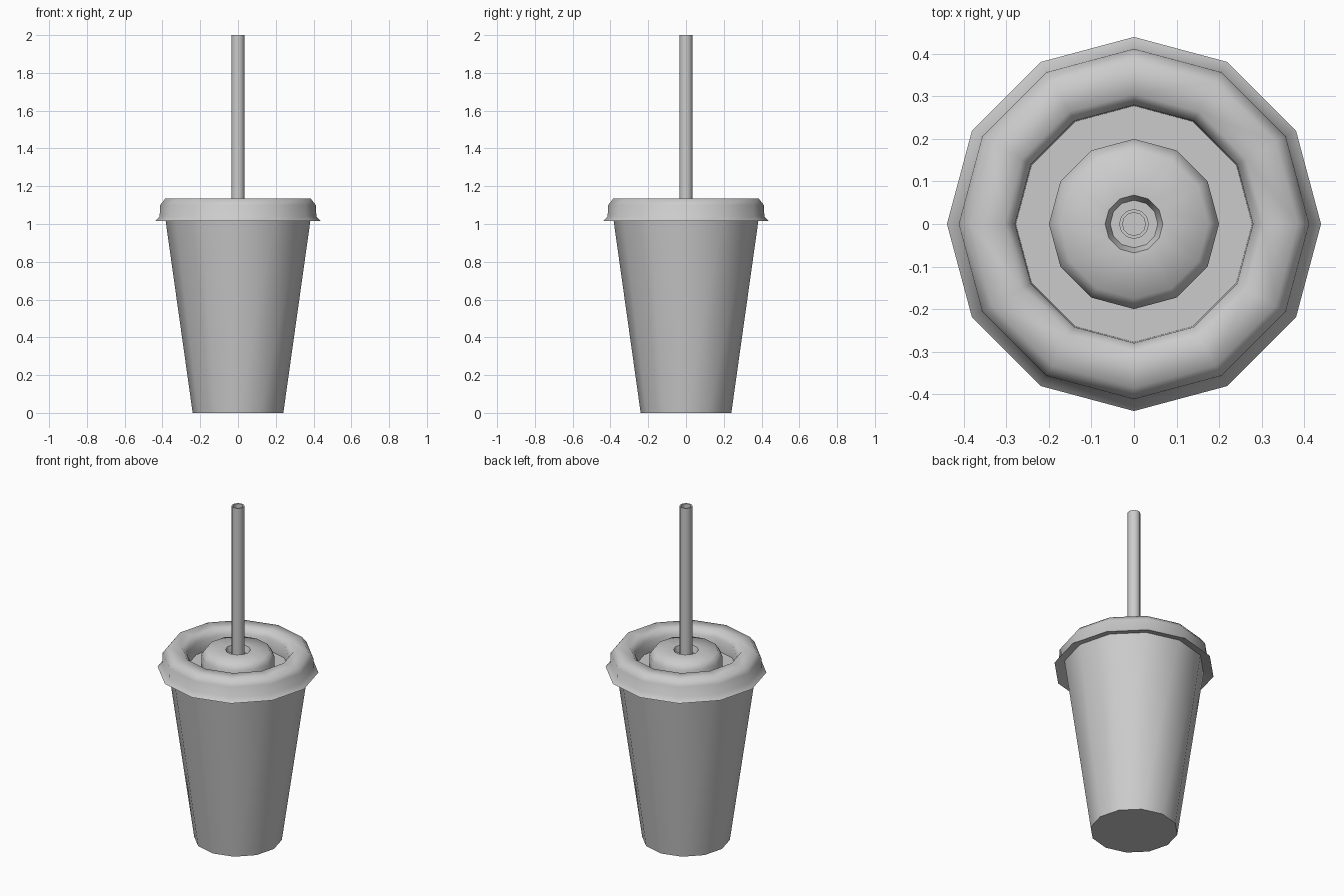
import bpy, bmesh, math

if "Cube" in bpy.data.objects:
    bpy.data.objects.remove(bpy.data.objects["Cube"])

SIDES = 12


def lathe(name, profile, closed=False, sides=SIDES, angle=60):
    """Spin a (radius, z) profile about z; radius 0 makes a pole."""
    bm = bmesh.new()
    rings = []
    for r, z in profile:
        if r == 0:
            rings.append([bm.verts.new((0, 0, z))] * sides)
        else:
            rings.append([bm.verts.new((r * math.cos(2 * math.pi * i / sides),
                                        r * math.sin(2 * math.pi * i / sides), z))
                          for i in range(sides)])
    pairs = list(zip(rings, rings[1:]))
    if closed:
        pairs.append((rings[-1], rings[0]))
    for a, b in pairs:
        for i in range(sides):
            j = (i + 1) % sides
            bm.faces.new(list(dict.fromkeys((a[i], a[j], b[j], b[i]))))
    bmesh.ops.recalc_face_normals(bm, faces=bm.faces)
    mesh = bpy.data.meshes.new(name)
    bm.to_mesh(mesh)
    bm.free()
    ob = bpy.data.objects.new(name, mesh)
    bpy.context.collection.objects.link(ob)
    bpy.ops.object.select_all(action='DESELECT')
    ob.select_set(True)
    bpy.context.view_layer.objects.active = ob
    bpy.ops.object.shade_smooth_by_angle(angle=math.radians(angle))
    return ob


# Tapered paper cup, closed at the base, rim hidden under the lid
lathe("cup", [(0, 0), (0.24, 0), (0.385, 1.03)])

# Lid: flared skirt, rounded rim, sunken channel, raised centre, straw hole
lathe("lid", [(0.385, 1.03), (0.44, 1.015), (0.415, 1.04), (0.412, 1.10),
              (0.385, 1.135), (0.305, 1.135), (0.28, 1.10), (0.278, 1.03),
              (0.20, 1.03), (0.20, 1.10), (0.175, 1.135),
              (0.068, 1.135), (0.056, 1.10), (0, 1.10)])

# Hollow drinking straw
lathe("straw", [(0.035, 1.09), (0.035, 2.0), (0.027, 2.0), (0.027, 1.09)],
      closed=True)
